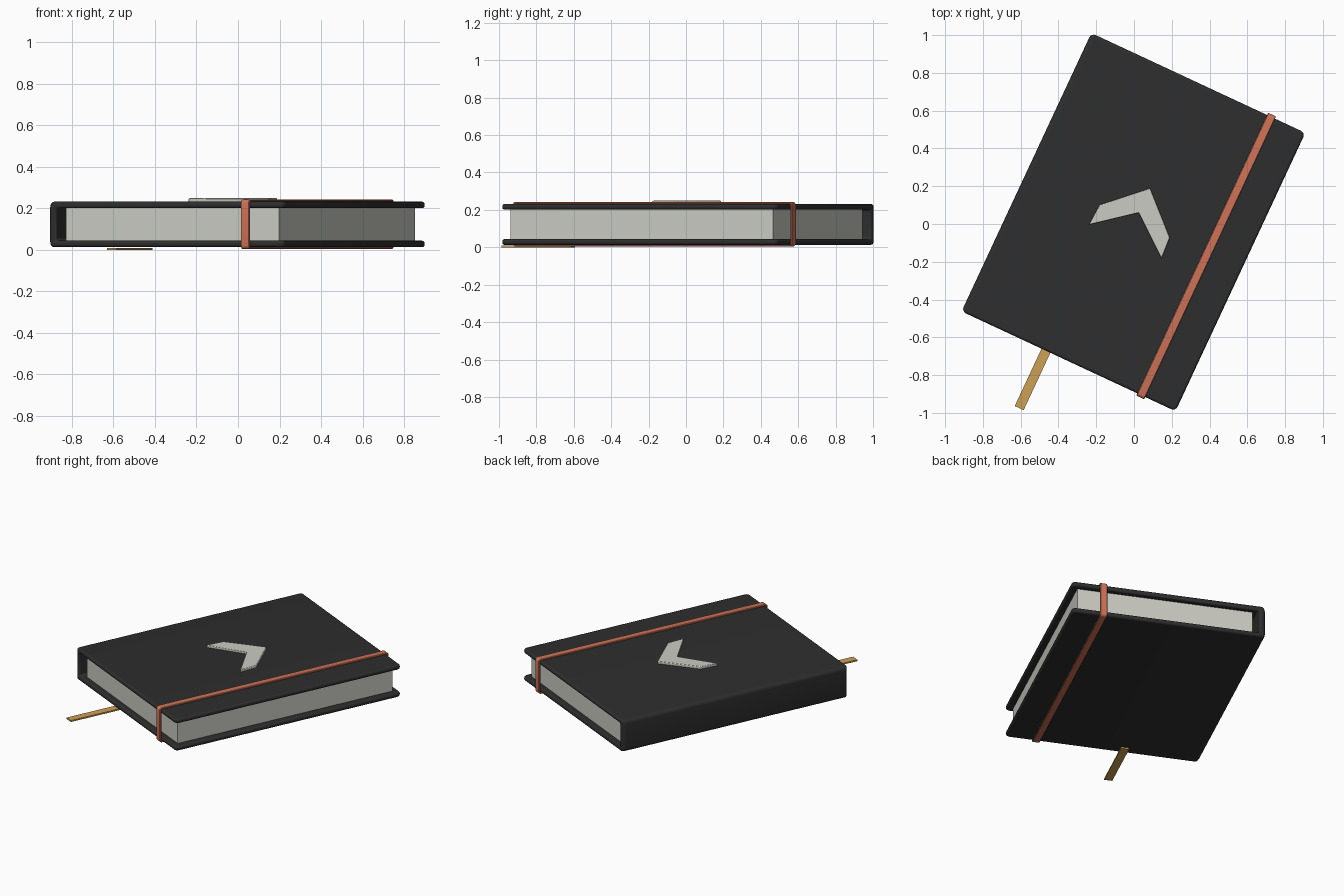
import bpy, bmesh, math

if "Cube" in bpy.data.objects:
    bpy.data.objects.remove(bpy.data.objects["Cube"], do_unlink=True)

TURN = math.radians(-25)
HALF_W, HALF_L = 0.625, 0.813
BASE, TOP, BOARD = 0.013, 0.232, 0.031


def material(name, rgb):
    m = bpy.data.materials.new(name)
    m.use_nodes = True
    m.diffuse_color = (*rgb, 1)
    bsdf = m.node_tree.nodes["Principled BSDF"]
    bsdf.inputs["Base Color"].default_value = (*rgb, 1)
    bsdf.inputs["Roughness"].default_value = 0.7
    return m


black = material("charcoal black", (0.027, 0.027, 0.027))
paper = material("paper white", (0.6, 0.6, 0.55))
orange = material("elastic orange", (0.6, 0.17, 0.1))
gold = material("ribbon gold", (0.6, 0.35, 0.09))


def finish(name, bm, mat, bevel=0, segments=2):
    """Turn a bmesh into a part lying at the shared angle."""
    bmesh.ops.recalc_face_normals(bm, faces=bm.faces)
    mesh = bpy.data.meshes.new(name)
    bm.to_mesh(mesh)
    bm.free()
    mesh.materials.append(mat)
    ob = bpy.data.objects.new(name, mesh)
    bpy.context.collection.objects.link(ob)
    ob.location = (-0.003, 0.01, 0)
    ob.rotation_euler.z = TURN
    if bevel:
        mod = ob.modifiers.new("soft edges", "BEVEL")
        mod.width, mod.segments = bevel, segments
        mod.limit_method, mod.angle_limit = "ANGLE", math.radians(40)
        bpy.ops.object.select_all(action="DESELECT")
        ob.select_set(True)
        bpy.context.view_layer.objects.active = ob
        bpy.ops.object.shade_smooth_by_angle(angle=math.radians(35))
    return ob


def prism(points, offset):
    """Extrude a closed outline of 3D points."""
    bm = bmesh.new()
    face = bm.faces.new([bm.verts.new(p) for p in points])
    moved = bmesh.ops.extrude_face_region(bm, geom=[face])["geom"]
    bmesh.ops.translate(bm, vec=offset,
                        verts=[v for v in moved if isinstance(v, bmesh.types.BMVert)])
    # the starting cap stays only if the extrusion kept it
    bmesh.ops.holes_fill(bm, edges=[e for e in bm.edges if e.is_boundary])
    return bm


def box(x0, x1, y0, y1, z0, z1):
    return prism([(x0, y0, z0), (x1, y0, z0), (x1, y1, z0), (x0, y1, z0)],
                 (0, 0, z1 - z0))


# Wrap-around cover: C-shaped section with rounded spine and corners
inner = -HALF_W + 0.04
section = [(-HALF_W, BASE), (HALF_W, BASE), (HALF_W, BASE + BOARD), (inner, BASE + BOARD),
           (inner, TOP - BOARD), (HALF_W, TOP - BOARD), (HALF_W, TOP), (-HALF_W, TOP)]
bm = prism([(x, -HALF_L, z) for x, z in section], (0, 2 * HALF_L, 0))


def is_corner(e):
    a, b = (v.co for v in e.verts)
    upright = abs(a.z - b.z) > 0.01 and abs(a.x - b.x) < 0.001
    at_end = abs(a.y - b.y) < 0.001
    spine_line = a.x < -HALF_W + 0.001 and b.x < -HALF_W + 0.001
    fore_edge = a.x > HALF_W - 0.001
    return (upright and at_end and fore_edge) or spine_line


bmesh.ops.bevel(bm, geom=[e for e in bm.edges if is_corner(e)], offset=0.026,
                segments=4, profile=0.5, affect="EDGES")
finish("cover", bm, black, 0.012, 3)

# Page block
finish("pages", box(-0.55, 0.583, -0.775, 0.775, BASE + BOARD, TOP - BOARD), paper)


# Elastic band: rounded loop around the whole book
def loop_outline(half, z0, z1, r, steps=4):
    pts = []
    for i, (sy, z) in enumerate([(1, z1 - r), (-1, z1 - r), (-1, z0 + r), (1, z0 + r)]):
        for k in range(steps + 1):
            a = math.pi / 2 * (i + k / steps)
            pts.append((sy * (half - r) + r * math.cos(a), z + r * math.sin(a)))
    return pts


bm = bmesh.new()
rings = []
for grow, r in ((0.013, 0.018), (0.0, 0.006)):
    for x in (0.402, 0.448):
        outline = loop_outline(HALF_L + grow, BASE - grow * 0.7, TOP + grow * 0.85, r)
        rings.append([bm.verts.new((x, y, z)) for y, z in outline])
outer_a, outer_b, inner_a, inner_b = rings
count = len(outer_a)
for p, q in ((outer_a, outer_b), (outer_b, inner_b), (inner_b, inner_a), (inner_a, outer_a)):
    for i in range(count):
        j = (i + 1) % count
        bm.faces.new((p[i], p[j], q[j], q[i]))
finish("elastic_band", bm, orange, 0.003, 1)

# Ribbon marker poking out beneath the lower board
finish("ribbon_marker", box(-0.158, -0.106, -1.148, -0.74, 0.0, BASE - 0.003), gold)

# Raised chevron emblem on the front board
chevron = [(0, 0.2), (-0.205, 0.007), (-0.212, -0.112), (0, 0.057), (0.212, -0.112), (0.205, 0.007)]
bm = prism([(x + 0.004, y, TOP - 0.005) for x, y in chevron], (0, 0, 0.022))
finish("chevron_emblem", bm, paper, 0.004, 2)
